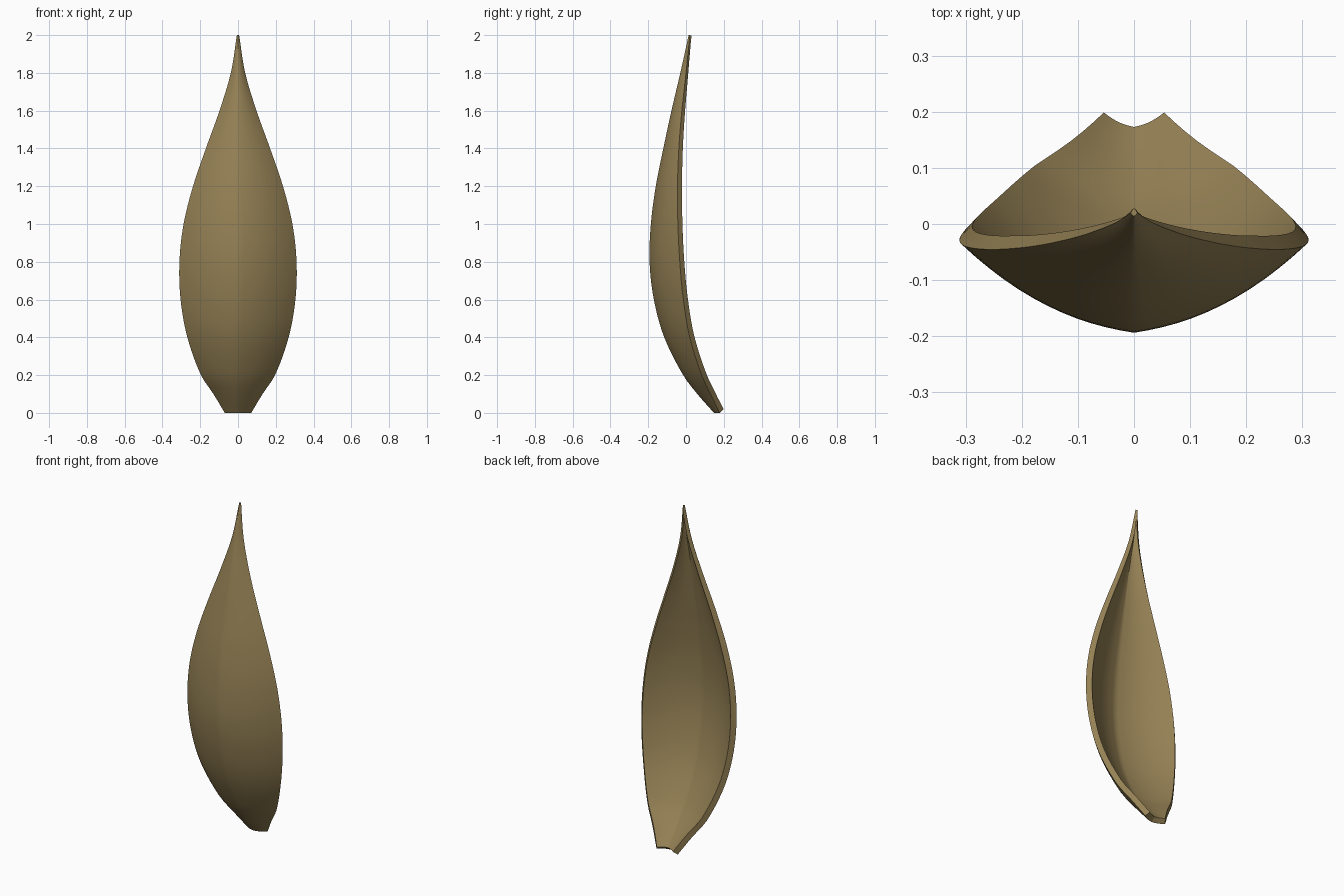
import bpy, bmesh
from mathutils import Vector

cube = bpy.data.objects.get("Cube")
if cube:
    bpy.data.objects.remove(cube, do_unlink=True)

ROWS, HALF = 60, 12

# Profile stations: height, half width, keel y, edge y
STATIONS = [
    (0.0, 0.07, 0.148, 0.178), (0.1, 0.13, 0.06, 0.13), (0.2, 0.196, -0.015, 0.083),
    (0.4, 0.268, -0.115, 0.02), (0.6, 0.304, -0.17, -0.014), (0.8, 0.31, -0.193, -0.033),
    (1.0, 0.288, -0.186, -0.043), (1.2, 0.238, -0.16, -0.045), (1.4, 0.17, -0.12, -0.038),
    (1.6, 0.098, -0.077, -0.022), (1.8, 0.038, -0.03, 0.0), (2.0, 0.006, 0.014, 0.02),
]


def station(z):
    """Smooth interpolation of half width, keel y and edge y at a height."""
    i = max(k for k in range(len(STATIONS) - 1) if STATIONS[k][0] <= max(z, 0))
    a, b = STATIONS[i], STATIONS[i + 1]
    before, after = STATIONS[max(i - 1, 0)], STATIONS[min(i + 2, len(STATIONS) - 1)]
    h = b[0] - a[0]
    t = (z - a[0]) / h
    out = []
    for c in (1, 2, 3):
        ma = (b[c] - before[c]) / (b[0] - before[0]) * h
        mb = (after[c] - a[c]) / (after[0] - a[0]) * h
        out.append((2*t**3 - 3*t*t + 1) * a[c] + (t**3 - 2*t*t + t) * ma
                   + (3*t*t - 2*t**3) * b[c] + (t**3 - t*t) * mb)
    return out


def outer(s, z):
    """Point on the outer shell, s from -1 to 1 across the width."""
    w, keel, edge = station(z)
    r = abs(s)
    return Vector((s * w, keel + (edge - keel) * (0.3 * r + 0.7 * r**2.2), z))


def inner(s, z):
    """Outer point moved inward by the wall thickness."""
    p, e = outer(s, z), 0.002
    across = outer(min(s + e, 1), z) - outer(max(s - e, -1), z)
    along = outer(s, min(z + e, 2)) - outer(s, max(z - e, 0))
    normal = along.cross(across).normalized()
    if normal.y < 0:
        normal.negate()
    q = p + normal * (0.033 - 0.016 * max(0, (z - 1.2) / 0.8))
    if abs(q.x) < 0.2 * abs(p.x) or q.x * p.x < 0:
        q.x = 0.2 * p.x
    q.z = min(q.z, 2.0)
    return q


# Petal shell: outer and inner skins joined by a flat rim
bm = bmesh.new()
heights = [2 * i / ROWS for i in range(ROWS + 1)]
spans = [j / HALF for j in range(-HALF, HALF + 1)]
skins = [[[bm.verts.new(f(s, z)) for s in spans] for z in heights] for f in (outer, inner)]
for skin in skins:
    for low, high in zip(skin, skin[1:]):
        for j in range(2 * HALF):
            bm.faces.new((low[j], low[j + 1], high[j + 1], high[j]))
out, inn = skins
for a, b in ((out[0], inn[0]), (out[-1], inn[-1]),
             ([r[0] for r in out], [r[0] for r in inn]),
             ([r[-1] for r in out], [r[-1] for r in inn])):
    for k in range(len(a) - 1):
        bm.faces.new((a[k], a[k + 1], b[k + 1], b[k]))
bmesh.ops.recalc_face_normals(bm, faces=bm.faces)
mesh = bpy.data.meshes.new("petal_shell")
bm.to_mesh(mesh)
bm.free()
petal = bpy.data.objects.new("petal_shell", mesh)
bpy.context.collection.objects.link(petal)

# Tan colour
tan = bpy.data.materials.new("tan")
tan.use_nodes = True
tan.diffuse_color = (0.30, 0.22, 0.09, 1)
tan.node_tree.nodes["Principled BSDF"].inputs["Base Color"].default_value = (0.30, 0.22, 0.09, 1)
mesh.materials.append(tan)

bpy.ops.object.select_all(action="DESELECT")
petal.select_set(True)
bpy.context.view_layer.objects.active = petal
bpy.ops.object.shade_smooth_by_angle(angle=0.7)
